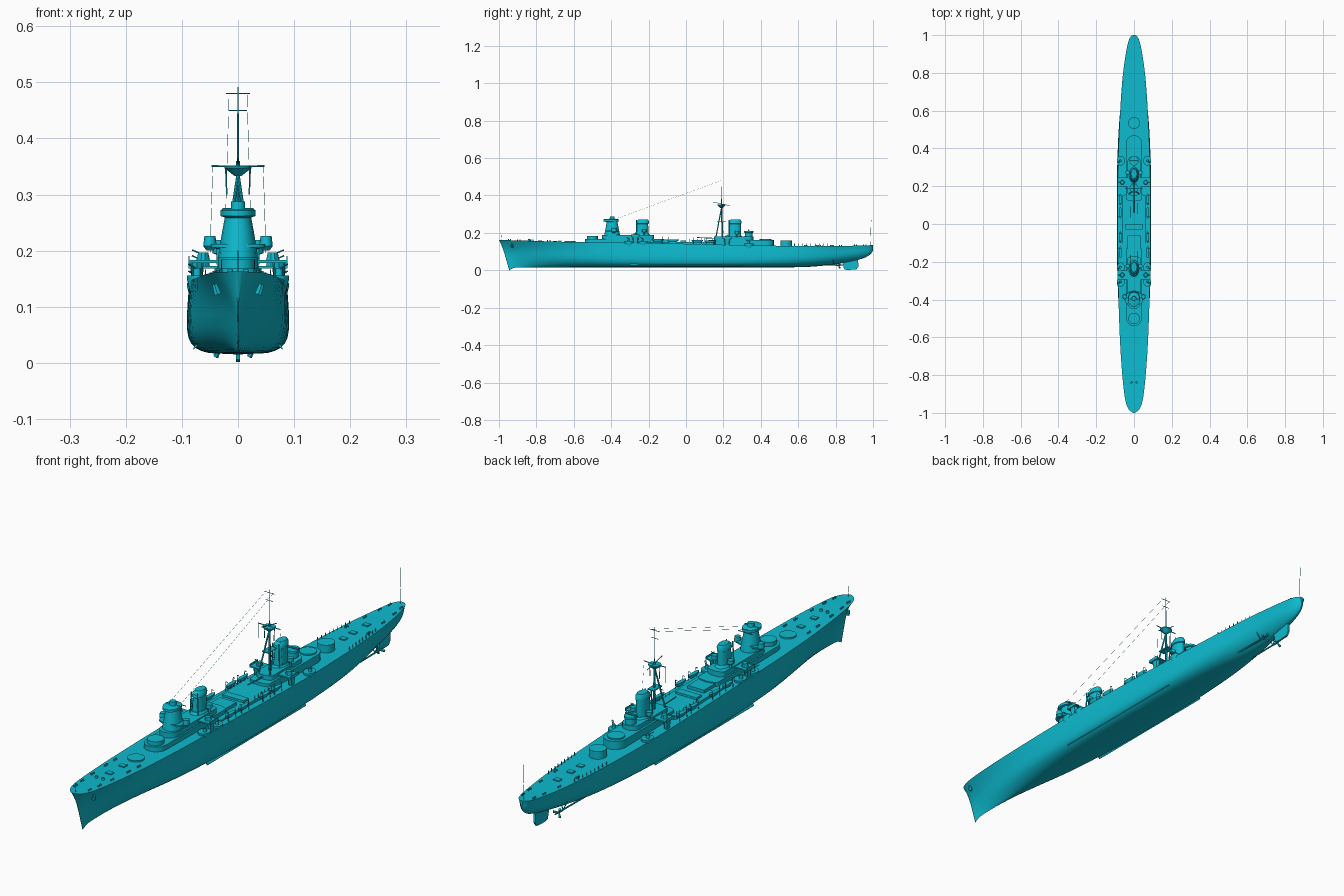
import bpy, bmesh, math
from mathutils import Vector

mat = bpy.data.materials.new("hull_paint")
mat.diffuse_color = (0.004, 0.5, 0.63, 1)

def loft(name, rings):
    """Skin closed rings of equal length and cap both ends."""
    bm = bmesh.new()
    vs = [[bm.verts.new(p) for p in r] for r in rings]
    n = len(rings[0])
    for a, b in zip(vs, vs[1:]):
        for i in range(n):
            j = (i + 1) % n
            bm.faces.new((a[i], a[j], b[j], b[i]))
    bm.faces.new(vs[0])
    bm.faces.new(vs[-1])
    bmesh.ops.recalc_face_normals(bm, faces=bm.faces)
    me = bpy.data.meshes.new(name)
    bm.to_mesh(me)
    bm.free()
    me.materials.append(mat)
    ob = bpy.data.objects.new(name, me)
    bpy.context.collection.objects.link(ob)
    return ob

def box(name, x0, x1, y0, y1, z0, z1):
    return loft(name, [[(x0, y0, z), (x1, y0, z), (x1, y1, z), (x0, y1, z)] for z in (z0, z1)])

def oval(x, y, rx, ry, z, n=24):
    return [(x + rx * math.cos(2 * math.pi * i / n), y + ry * math.sin(2 * math.pi * i / n), z) for i in range(n)]

def stack(name, x, y, levels, n=24):
    """Levels of (z, rx, ry[, y shift]) make towers, funnels and drums."""
    return loft(name, [oval(x, y + (l[3] if len(l) > 3 else 0), l[1], l[2], l[0], n) for l in levels])

def house(name, y0, y1, hw, z0, z1, front=1.0, back=0.4):
    """Deckhouse whose two ends are half ellipses of the given roundness."""
    pts = []
    for i in range(9):
        a = math.pi + math.pi * i / 8
        pts.append((hw * math.cos(a), y0 + hw * front * (1 + math.sin(a))))
    for i in range(9):
        a = math.pi * i / 8
        pts.append((hw * math.cos(a), y1 - hw * back * (1 - math.sin(a))))
    return loft(name, [[(x, y, z) for x, y in pts] for z in (z0, z1)])

def tube(name, a, b, r, r2=None, n=6):
    a, b = Vector(a), Vector(b)
    q = (b - a).to_track_quat('Z', 'Y')
    return loft(name, [[p + q @ Vector(c) for c in oval(0, 0, rad, rad, 0, n)]
                       for p, rad in ((a, r), (b, r2 or r))])

# Hull stations: y, keel z, deck z, waterline half width, deck half width, fullness
ST = [(-1, 0, .163, .0005, .004, 1), (-.985, .006, .162, .003, .026, 1),
      (-.95, .014, .161, .009, .042, 1), (-.88, .016, .159, .021, .054, 1.2),
      (-.75, .016, .155, .042, .066, 1.5), (-.6, .016, .151, .064, .075, 2),
      (-.4, .015, .148, .083, .082, 2.8), (-.15, .015, .145, .09, .086, 3.5),
      (.1, .015, .139, .091, .087, 3.5), (.3, .016, .134, .089, .085, 3.3),
      (.5, .016, .131, .081, .078, 2.6), (.65, .018, .13, .068, .07, 2),
      (.78, .03, .13, .052, .06, 1.6), (.88, .047, .131, .04, .047, 1.5),
      (.95, .065, .133, .027, .034, 1.5), (.985, .085, .134, .016, .022, 1.5),
      (1, .105, .135, .004, .008, 1.2)]

def catmull(i, u):
    p = [ST[min(max(k, 0), len(ST) - 1)] for k in (i - 1, i, i + 1, i + 2)]
    return [.5 * (2 * b + (c - a) * u + (2 * a - 5 * b + 4 * c - d) * u * u + (3 * b - a - 3 * c + d) * u ** 3)
            for a, b, c, d in zip(*p)]

def at(y, k):
    for a, b in zip(ST, ST[1:]):
        if a[0] <= y <= b[0]:
            return a[k] + (b[k] - a[k]) * (y - a[0]) / (b[0] - a[0])

def section(s):
    y, kz, dz, ww, dw, n = s
    side = []
    for t in (0, .02, .05, .09, .15, .23, .35, .5, .65, .8, .92, 1):
        z = kz + (dz - kz) * t
        if t <= .5:
            w = ww * (1 - (1 - t * 2) ** n) ** (1 / n)
        else:
            w = ww + (dw - ww) * (t * 2 - 1) ** 1.4
        rake = .055 * max(0, 1 - z / .163) ** 0.8 * min(1, max(0, (-.8 - y) / .2))
        side.append((w, y + rake, z))
    return [(-x, yy, z) for x, yy, z in reversed(side[1:])] + side

loft("hull", [section(catmull(i, u / 4)) for i in range(len(ST) - 1) for u in range(4)] + [section(ST[-1])])

# Underwater gear
prof = [(.835, .05), (.845, .006), (.86, 0.002), (.91, .004), (.922, .02), (.92, .054), (.88, .06)]
loft("rudder", [[(x, y, z) for y, z in prof] for x in (-.004, .004)])
for s in (-1, 1):
    loft("bilge_keel", [[(s * .068, y, .034), (s * .079, y, .024), (s * .080, y, .026), (s * .072, y, .038)]
                        for y in (-.3, .3)])
    tube("propeller_shaft", (s * .035, .58, .030), (s * .03, .825, .028), .003, n=8)
    tube("propeller_hub", (s * .03, .80, .028), (s * .03, .84, .028), .005, .002, 10)
    for k in range(3):
        a = 2 * math.pi * k / 3
        tip = Vector((s * .03, .823, .028)) + Vector((math.cos(a), 0, math.sin(a))) * .019
        tube("propeller_blade", (s * .03, .815, .028), tip, .002, .005)
    for x in (.012, .045):
        tube("shaft_strut", (s * .03, .79, .028), (s * x, .785, .06), .002)

# Forward barbettes, deckhouses and bridge tower
stack("fore_barbette_low", 0, -.62, [(.14, .03, .03), (.157, .03, .03)], 32)
house("fore_deckhouse", -.54, -.12, .042, .14, .168)
house("fore_upper_deckhouse", -.45, -.17, .036, .165, .188)
stack("fore_barbette_high", 0, -.5, [(.15, .03, .03), (.184, .03, .03)], 32)
stack("bridge_tower", 0, -.395, [(.165, .037, .045), (.2, .034, .04), (.235, .028, .033), (.262, .023, .028)], 16)
house("bridge_wings", -.43, -.36, .048, .206, .212, .5)
stack("bridge_roof", 0, -.4, [(.258, .02, .026), (.262, .031, .04), (.272, .031, .04), (.274, .028, .036)], 16)
stack("director", 0, -.395, [(.274, .013, .013), (.288, .012, .012)], 12)
tube("rangefinder", (-.028, -.397, .272), (.028, -.397, .272), .004, n=8)
for s in (-1, 1):
    stack("wing_director", s * .05, -.385, [(.2, .006, .006), (.208, .012, .014), (.226, .01, .012)], 12)
    tube("bridge_yard", (0, -.36, .262), (s * .03, -.36, .262), .0015)

# Funnels with foot, flared cap and slanted top
def funnel(name, y, z0):
    stack(name + "_foot", 0, y, [(z0, .032, .05), (z0 + .02, .03, .046), (z0 + .032, .022, .036)])
    stack(name, 0, y, [(z0 + .02, .021, .034), (.248, .018, .031, .002), (.25, .021, .035, .002),
                       (.262, .021, .034, .003), (.272, .015, .025, .006)])
    for s in (-1, 1):
        tube(name + "_steam_pipe", (s * .017, y - .031, z0 + .02), (s * .013, y - .03, .268), .0025)
        stack(name + "_searchlight", s * .034, y + .012, [(z0 + .02, .004, .004), (z0 + .038, .004, .004),
              (z0 + .04, .011, .011), (z0 + .054, .011, .011)], 12)
        tube(name + "_light_bracket", (s * .02, y + .012, z0 + .034), (s * .034, y + .012, z0 + .036), .003)

funnel("fore_funnel", -.235, .165)
funnel("aft_funnel", .26, .155)

# Midship deck, hatches and aft houses
house("midship_deck", -.2, .16, .062, .13, .152, .2, .2)
box("aircraft_deck_house", -.035, .035, -.13, -.06, .15, .164)
box("midship_hatch", -.045, .045, -.03, .0, .15, .16)
house("aft_deckhouse", .12, .47, .042, .12, .163, .3, 1)
house("aft_upper_deckhouse", .15, .36, .034, .16, .18, .4, .8)
stack("aft_barbette_high", 0, .425, [(.13, .031, .031), (.168, .031, .031)], 32)
stack("aft_barbette_low", 0, .535, [(.125, .031, .031), (.16, .031, .031)], 32)
stack("aft_control_tower", 0, .335, [(.16, .02, .022), (.2, .018, .02), (.202, .024, .026), (.21, .024, .026)], 16)
tube("aft_rangefinder", (-.022, .335, .214), (.022, .335, .214), .004, n=8)

# Side platforms, sponsons, gun mounts, boats and fittings
for s in (-1, 1):
    for y in (-.305, -.23, .335):
        z = at(y, 2)
        stack("sponson", s * .07, y, [(z - .025, .014, .015), (z + .003, .021, .026), (z + .009, .021, .026)])
        stack("gun_pedestal", s * .073, y, [(z + .005, .007, .007), (z + .022, .006, .006)], 12)
        for d in (-.003, .003):
            tube("gun_barrel", (s * .073, y + d, z + .02), (s * .088, y + d - .012, z + .03), .0015)
    for y in (-.27, .22):
        z = at(y, 2)
        box("gun_platform", s * .03, s * .088, y - .025, y + .025, z + .032, z + .037)
        box("platform_rail", s * .086, s * .088, y - .025, y + .025, z + .036, z + .044)
        stack("platform_support", s * .073, y, [(z - .002, .008, .012), (z + .034, .012, .018)], 8)
        stack("gun_shield", s * .062, y, [(z + .036, .012, .013), (z + .05, .009, .01)], 10)
        tube("light_gun_barrel", (s * .062, y, z + .046), (s * .082, y, z + .055), .0015)
    for y in (-.15, -.07, .06, .13):
        z = at(y, 2) + .022
        stack("boat", s * .072, y, [(z - .014, .004, .02), (z - .006, .008, .03), (z, .008, .032)], 12)
        for d in (-.022, .022):
            tube("davit", (s * .08, y + d, z - .025), (s * .078, y + d, z + .013), .0012)
            tube("davit_arm", (s * .078, y + d, z + .013), (s * .07, y + d, z + .011), .0012)
    for i in range(7):
        y = .02 + .02 * i
        tube("rail_post", (s * .058, y, .15), (s * .058, y, .166), .001)
    for i in range(9):
        y = .58 + .022 * i
        tube("deck_vent", (s * (at(y, 4) - .006), y, .125), (s * (at(y, 4) - .006), y, .142), .0018)
    for y in (-.95, -.9, -.83, -.74, -.68, .72, .82, .9, .95):
        for d in (0, .012):
            stack("bollard", s * at(y, 4) * .72, y + d, [(at(y, 2) - .004, .003, .003), (at(y, 2) + .006, .003, .003)], 8)
    stack("capstan", s * .014, -.84, [(.15, .006, .006), (.166, .005, .005)], 12)
    tube("hawse_anchor", (s * .042, -.93, .14), (s * .036, -.93, .122), .005, .007)

for y in (-.78, -.7, .64, .7, .78):
    box("deck_hatch", -.012, .012, y - .01, y + .01, at(y, 2) - .006, at(y, 2) + .004)

# Main mast, tripod legs, yards, rigging and staffs
tube("mast_lower", (0, .195, .15), (0, .19, .36), .005, .0035, 10)
tube("mast_upper", (0, .19, .35), (0, .19, .492), .002, .001)
stack("mast_top", 0, .19, [(.333, .006, .006), (.347, .024, .022), (.351, .024, .022)], 12)
box("mast_platform", -.014, .014, .165, .215, .258, .262)
for s in (-1, 1):
    tube("mast_leg", (0, .19, .335), (s * .028, .155, .15), .003, n=8)
    tube("main_yard", (0, .19, .35), (s * .047, .19, .351), .0017)
    tube("middle_yard", (0, .19, .45), (s * .016, .19, .45), .001)
    tube("top_yard", (0, .19, .48), (s * .021, .19, .48), .001)
    tube("yard_post", (s * .02, .19, .3), (s * .022, .19, .352), .0015)
    tube("signal_halyard", (s * .045, .19, .35), (s * .05, .2, .19), .0004, n=3)
    tube("aerial_wire", (s * .016, .19, .48), (s * .022, -.39, .27), .0004, n=3)
tube("fore_and_aft_yard", (0, .145, .365), (0, .235, .345), .0015)
tube("cargo_boom", (0, .185, .17), (0, .06, .175), .0025)
tube("stern_staff", (0, .985, .13), (0, .99, .27), .0009)
tube("bow_staff", (0, -.985, .158), (0, -.99, .2), .0009)

# Smooth shading with sharp edges kept
for ob in bpy.context.collection.objects:
    ob.select_set(True)
    bpy.context.view_layer.objects.active = ob
bpy.ops.object.shade_smooth_by_angle(angle=math.radians(35))
